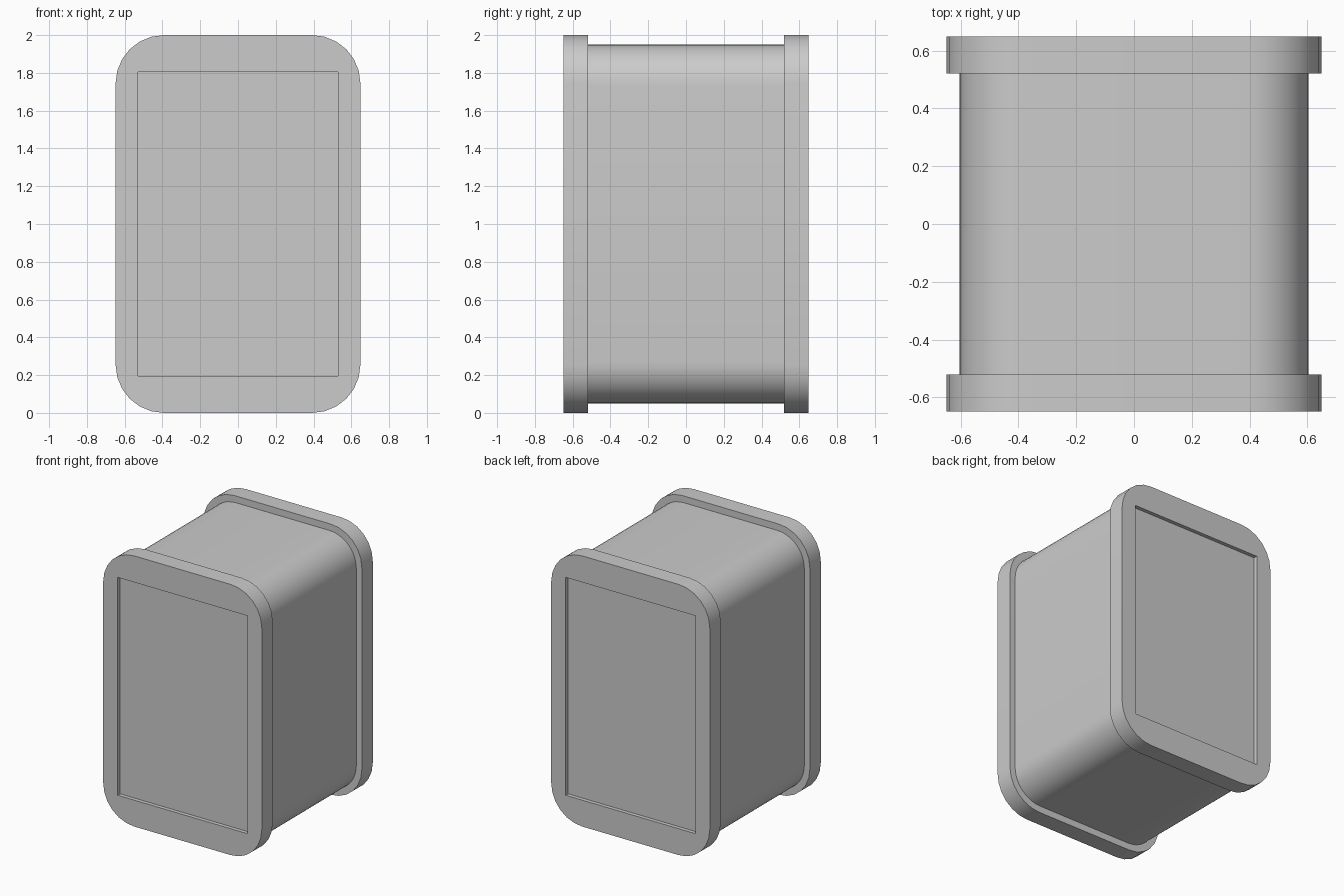
import bpy
import math

cube = bpy.data.objects.get("Cube")
if cube:
    bpy.data.objects.remove(cube, do_unlink=True)

grey = bpy.data.materials.new("plain_grey")
grey.use_nodes = True
colour = (0.6, 0.6, 0.6, 1)
grey.diffuse_color = colour
grey.node_tree.nodes["Principled BSDF"].inputs["Base Color"].default_value = colour


def rounded(half_w, half_h, radius, steps=6):
    """Outline of a rounded rectangle, counter-clockwise."""
    points = []
    for corner, (sx, sz) in enumerate([(1, 1), (-1, 1), (-1, -1), (1, -1)]):
        for i in range(steps + 1):
            a = math.radians(90) * (corner + i / steps)
            points.append((sx * (half_w - radius) + radius * math.cos(a),
                           sz * (half_h - radius) + radius * math.sin(a)))
    return points


def rectangle(half_w, half_h):
    return [(half_w, half_h), (-half_w, half_h), (-half_w, -half_h), (half_w, -half_h)]


def slab(name, outlines, y_near, y_far):
    """Extrude filled outlines along y; a second outline cuts a hole."""
    curve = bpy.data.curves.new(name, "CURVE")
    curve.dimensions = "2D"
    curve.fill_mode = "BOTH"
    curve.extrude = abs(y_far - y_near) / 2
    for outline in outlines:
        spline = curve.splines.new("POLY")
        spline.points.add(len(outline) - 1)
        for point, (x, z) in zip(spline.points, outline):
            point.co = (x, z, 0, 1)
        spline.use_cyclic_u = True
    obj = bpy.data.objects.new(name, curve)
    bpy.context.collection.objects.link(obj)
    obj.rotation_euler.x = math.radians(90)
    obj.location = (0, (y_near + y_far) / 2, 1)
    bpy.ops.object.select_all(action="DESELECT")
    obj.select_set(True)
    bpy.context.view_layer.objects.active = obj
    bpy.ops.object.convert(target="MESH")
    obj = bpy.context.view_layer.objects.active
    obj.data.materials.clear()
    obj.data.materials.append(grey)
    bpy.ops.object.shade_smooth_by_angle(angle=math.radians(30))
    return obj


# Main case with softly rounded long edges
slab("case_body", [rounded(0.603, 0.95, 0.22, 10)], -0.53, 0.53)

# Raised end rims, each framing a recessed panel
for side, name in ((-1, "front"), (1, "back")):
    slab(name + "_rim", [rounded(0.648, 1.0, 0.255), rectangle(0.53, 0.805)],
         side * 0.52, side * 0.648)
    slab(name + "_panel", [rectangle(0.53, 0.805)], side * 0.525, side * 0.62)
